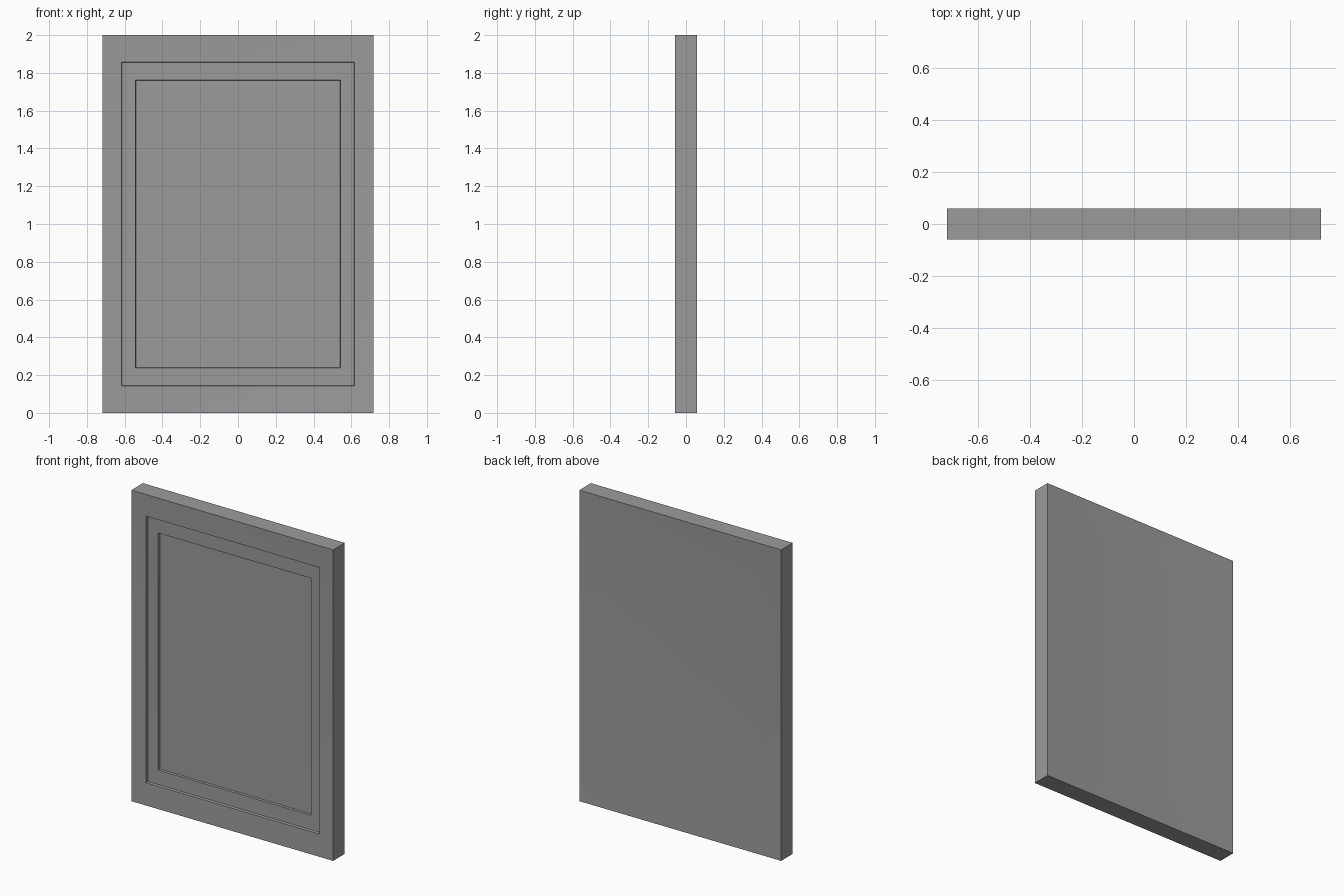
import bpy
import bmesh
import math

cube = bpy.data.objects.get("Cube")
if cube:
    bpy.data.objects.remove(cube)

grey = bpy.data.materials.new("mid_grey")
grey.use_nodes = True
colour = (0.33, 0.33, 0.33, 1)
grey.diffuse_color = colour
grey.node_tree.nodes["Principled BSDF"].inputs["Base Color"].default_value = colour

# Nested rectangles (half width, half height, y), from the front panel
# out over the stepped moulding, around the rim and into the hollow back
PROFILE = [
    (0.541, 0.76, -0.022),    # sunken front panel
    (0.543, 0.762, -0.036),   # inner step
    (0.614, 0.854, -0.038),   # moulding band
    (0.617, 0.857, -0.053),   # outer step
    (0.718, 1.0, -0.059),     # front rim
    (0.718, 1.0, 0.059),      # back rim
    (0.543, 0.76, 0.047),     # shallow hollow back
]

bm = bmesh.new()


def rectangle(hw, hh, y):
    corners = [(-1, -1), (1, -1), (1, 1), (-1, 1)]
    return [bm.verts.new((sx * hw, y, 1 + sz * hh)) for sx, sz in corners]


rings = [rectangle(*p) for p in PROFILE]
for a, b in zip(rings, rings[1:]):
    for i in range(4):
        j = (i + 1) % 4
        bm.faces.new((a[i], b[i], b[j], a[j]))
bm.faces.new(rings[0])
bm.faces.new(list(reversed(rings[-1])))
bmesh.ops.recalc_face_normals(bm, faces=bm.faces[:])

mesh = bpy.data.meshes.new("framed_panel")
bm.to_mesh(mesh)
bm.free()
mesh.materials.append(grey)
panel = bpy.data.objects.new("framed_panel", mesh)
bpy.context.collection.objects.link(panel)

# Soft shading over the shallow slopes, crisp steps and rim
bpy.ops.object.select_all(action="DESELECT")
panel.select_set(True)
bpy.context.view_layer.objects.active = panel
bpy.ops.object.shade_smooth_by_angle(angle=math.radians(30))
